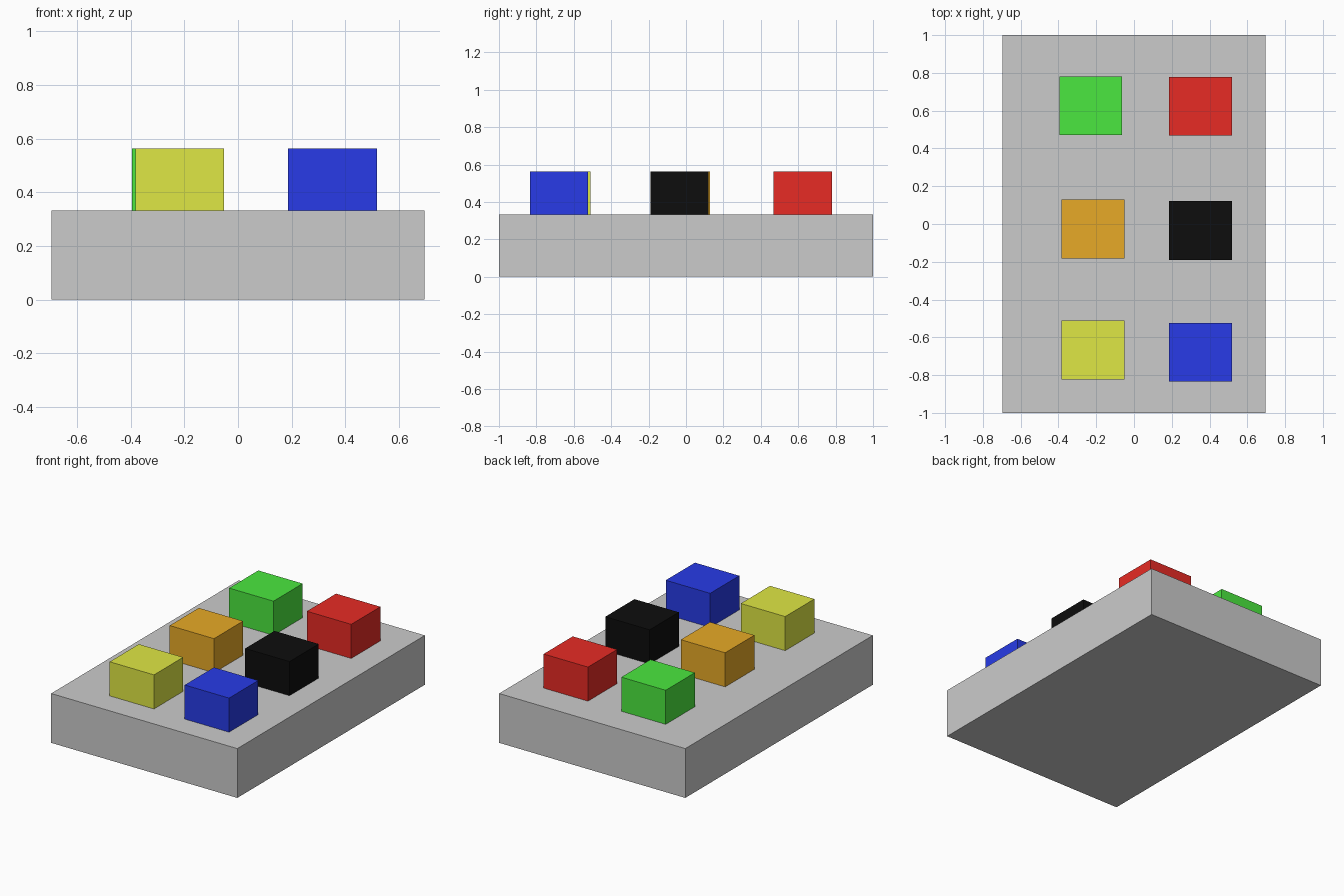
import bpy

if "Cube" in bpy.data.objects:
    bpy.data.objects.remove(bpy.data.objects["Cube"])

BASE_TOP, TOP = 0.333, 0.563


def box(name, center, size, color=None):
    bpy.ops.mesh.primitive_cube_add(size=1, location=center)
    ob = bpy.context.object
    ob.name = name
    ob.scale = size
    bpy.ops.object.transform_apply(location=False, rotation=False, scale=True)
    if color:
        mat = bpy.data.materials.new(name + "_color")
        mat.diffuse_color = (*color, 1)
        mat.use_nodes = True
        mat.node_tree.nodes["Principled BSDF"].inputs["Base Color"].default_value = mat.diffuse_color
        ob.data.materials.append(mat)
    return ob


# Base slab
box("base", (0, 0, BASE_TOP / 2), (1.39, 2.0, BASE_TOP))

# Coloured buttons standing on the slab: name, x, y, colour
buttons = [
    ("green_button", -0.23, 0.626, (0.07, 0.8, 0.05)),
    ("red_button", 0.352, 0.624, (0.8, 0.024, 0.018)),
    ("orange_button", -0.217, -0.027, (0.8, 0.4, 0.02)),
    ("black_button", 0.352, -0.034, (0.004, 0.004, 0.004)),
    ("yellow_button", -0.217, -0.667, (0.74, 0.8, 0.058)),
    ("blue_button", 0.352, -0.679, (0.021, 0.044, 0.8)),
]
for name, x, y, color in buttons:
    box(name, (x, y, (BASE_TOP + TOP) / 2), (0.331, 0.311, TOP - BASE_TOP), color)
